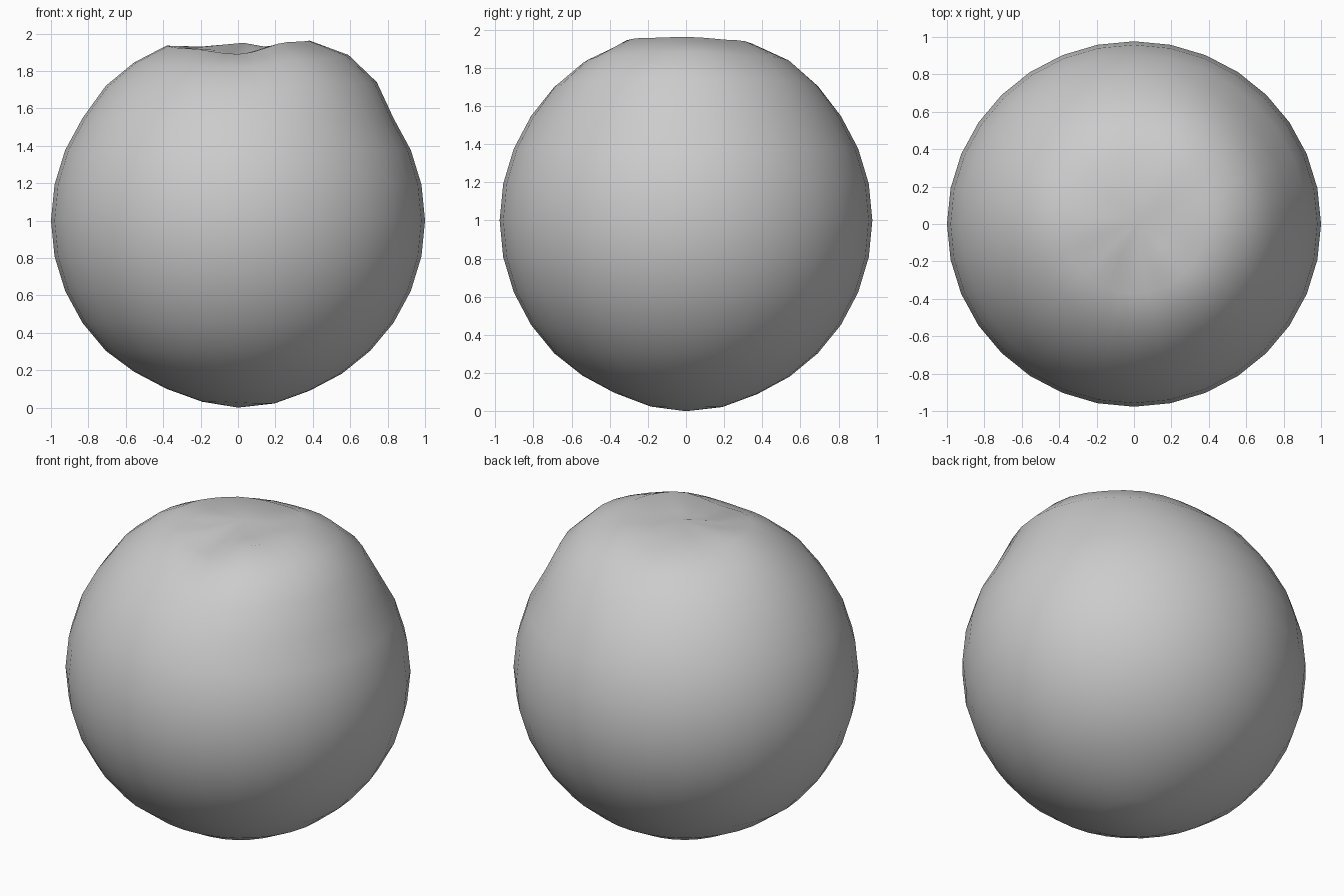
import bpy, bmesh, math

if "Cube" in bpy.data.objects:
    bpy.data.objects.remove(bpy.data.objects["Cube"])

SEG, RINGS = 32, 16

# Height of the uneven crown, eight directions from +x counter-clockwise, per ring
CROWN = {
    1: [1.92, 1.925, 1.925, 1.925, 1.93, 1.915, 1.89, 1.915],
    2: [1.962, 1.945, 1.91, 1.92, 1.935, 1.92, 1.89, 1.955],
    3: [1.885, 1.86, 1.835, 1.835, 1.845, 1.83, 1.82, 1.865],
    4: [1.74, 1.73, 1.705, 1.71, 1.72, 1.71, 1.70, 1.73],
}


def around(values, a):
    """Blend a loop of values by angle."""
    t = (a / math.tau) * len(values)
    i = int(t)
    f = t - i
    f = f * f * (3 - 2 * f)
    return values[i % len(values)] * (1 - f) + values[(i + 1) % len(values)] * f


def ring_point(k, s):
    a = math.tau * s / SEG
    p = math.pi * k / RINGS
    r, z = math.sin(p), 1 + math.cos(p) * 0.985
    if k in CROWN:
        z = around(CROWN[k], a)
        # right shoulder swells outwards
        if k > 2:
            r += 0.035 * max(0, math.cos(a))
    elif k > 12:
        # slightly flattened lower front left
        z += 0.012 * max(0, -math.cos(a - 0.5))
    if k == RINGS - 1:
        z -= 0.012
    return (r * math.cos(a), r * math.sin(a) * 0.977, z)


# Fruit body: ringed ball with a dimpled crown
bm = bmesh.new()
top = bm.verts.new((0.03, 0.02, 1.95))
bottom = bm.verts.new((0, 0, 0))
rings = [[bm.verts.new(ring_point(k, s)) for s in range(SEG)]
         for k in range(1, RINGS)]
for s in range(SEG):
    n = (s + 1) % SEG
    bm.faces.new((top, rings[0][s], rings[0][n]))
    bm.faces.new((bottom, rings[-1][n], rings[-1][s]))
    for upper, lower in zip(rings, rings[1:]):
        bm.faces.new((upper[s], lower[s], lower[n], upper[n]))
bmesh.ops.recalc_face_normals(bm, faces=bm.faces)
for f in bm.faces:
    f.smooth = True
mesh = bpy.data.meshes.new("fruit_body")
bm.to_mesh(mesh)
bm.free()
bpy.context.collection.objects.link(bpy.data.objects.new("fruit_body", mesh))
